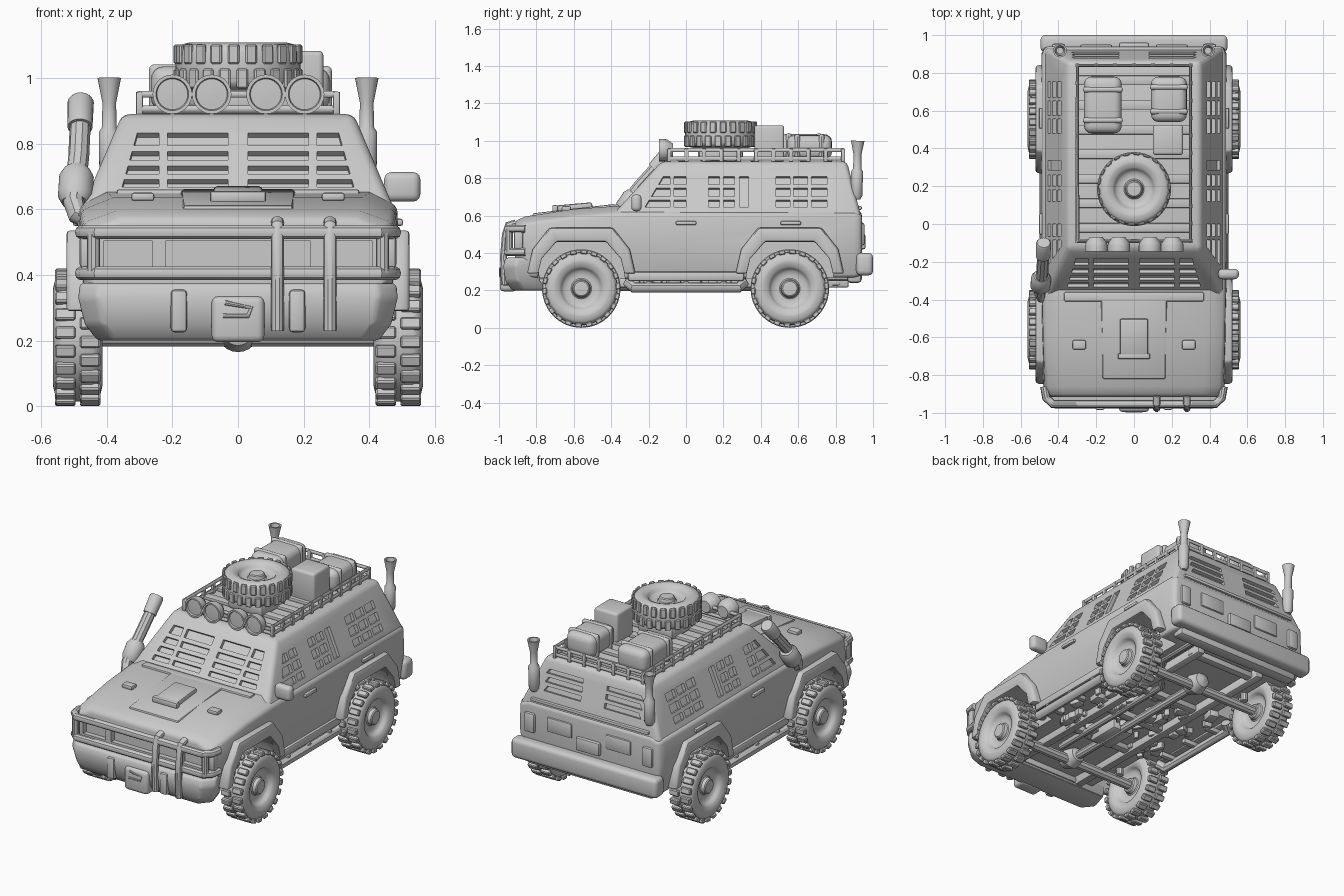
import bpy, bmesh, math, random
from mathutils import Vector, Matrix, Euler

if "Cube" in bpy.data.objects:
    bpy.data.objects.remove(bpy.data.objects["Cube"])
random.seed(4)
cutters = []


def add(name, bm, bevel=0, seg=2):
    bmesh.ops.remove_doubles(bm, verts=bm.verts, dist=1e-5)
    bmesh.ops.recalc_face_normals(bm, faces=bm.faces)
    me = bpy.data.meshes.new(name)
    bm.to_mesh(me)
    bm.free()
    ob = bpy.data.objects.new(name, me)
    bpy.context.collection.objects.link(ob)
    if bevel:
        m = ob.modifiers.new("bevel", 'BEVEL')
        m.width, m.segments, m.limit_method = bevel, seg, 'ANGLE'
        m.angle_limit = math.radians(28)
    return ob


def box(name, loc, size, bevel=0.0, rot=(0, 0, 0), seg=2):
    bm = bmesh.new()
    M = Matrix.LocRotScale(Vector(loc), Euler(rot), Vector(size))
    bmesh.ops.create_cube(bm, size=1, matrix=M)
    return add(name, bm, bevel, seg)


def loft_into(bm, rings):
    vs = [[bm.verts.new(p) for p in r] for r in rings]
    n = len(vs[0])
    for a, b in zip(vs, vs[1:]):
        for i in range(n):
            bm.faces.new((a[i], a[(i + 1) % n], b[(i + 1) % n], b[i]))
    bm.faces.new(vs[0])
    bm.faces.new(vs[-1])


def loft(name, rings, bevel=0, seg=2):
    bm = bmesh.new()
    loft_into(bm, rings)
    return add(name, bm, bevel, seg)


def lathe_bm(prof, n):
    bm = bmesh.new()
    rings = [[bm.verts.new((max(r, 1e-4) * math.cos(t * math.tau / n), max(r, 1e-4) * math.sin(t * math.tau / n), h))
              for t in range(n)] for r, h in prof]
    for a, b in zip(rings, rings[1:]):
        for i in range(n):
            bm.faces.new((a[i], a[(i + 1) % n], b[(i + 1) % n], b[i]))
    bm.faces.new(rings[0])
    bm.faces.new(rings[-1])
    return bm


def place(bm, loc, axis):
    q = Vector(axis).to_track_quat('Z', 'Y')
    bm.transform(Matrix.LocRotScale(Vector(loc), q, None))


def lathe(name, prof, loc, axis, n=24):
    bm = lathe_bm(prof, n)
    place(bm, loc, axis)
    return add(name, bm)


def tube(name, pts, r):
    cu = bpy.data.curves.new(name, 'CURVE')
    cu.dimensions, cu.bevel_depth, cu.bevel_resolution, cu.use_fill_caps = '3D', r, 3, True
    sp = cu.splines.new('POLY')
    sp.points.add(len(pts) - 1)
    for p, c in zip(sp.points, pts):
        p.co = (*c, 1)
    bpy.context.collection.objects.link(bpy.data.objects.new(name, cu))


def cut(ob, bm):
    c = add("cutter", bm)
    c.hide_render = True
    cutters.append(c)
    m = ob.modifiers.new("cut", 'BOOLEAN')
    m.object, m.operation, m.solver = c, 'DIFFERENCE', 'EXACT'


# Lower body and bonnet, lofted front to back
def section(y, wb, zb, wm, wt, zt, wc, zc):
    half = [(wb, zb), (wm, 0.45), (wt, zt), (wc, zc)]
    return [(x, y, z) for x, z in half] + [(-x, y, z) for x, z in half[::-1]]


body = loft("body", [section(-.915, .44, .30, .455, .445, .53, .36, .57),
                     section(-.86, .455, .27, .48, .47, .56, .37, .595),
                     section(-.60, .465, .26, .49, .48, .595, .38, .635),
                     section(-.36, .465, .26, .49, .485, .61, .40, .652),
                     section(-.10, .465, .26, .49, .485, .61, .42, .64),
                     section(.90, .465, .27, .49, .485, .61, .42, .63),
                     section(.94, .45, .28, .475, .47, .60, .41, .62)], .018, 3)
bm = bmesh.new()
for s in (-1, 1):
    for yc in (-.56, .555):
        arch = [(-.25, .15), (-.22, .36), (-.14, .46), (.14, .46), (.22, .36), (.25, .15)]
        loft_into(bm, [[(s * x, yc + y, z) for y, z in arch] for x in (.34, .62)])
    bmesh.ops.create_cube(bm, size=1, matrix=Matrix.LocRotScale(Vector((s * .335, -.92, .46)), None, Vector((.15, .07, .085))))
bmesh.ops.create_cube(bm, size=1, matrix=Matrix.LocRotScale(Vector((0, -.92, .46)), None, Vector((.44, .07, .085))))
cut(body, bm)

# Cabin with barred windows cut out
ZB, ZT = .59, .89
mix = lambda a, b, z: a + (b - a) * (z - ZB) / (ZT - ZB)
side_x = lambda z: mix(.48, .352, z)
front_y = lambda z: mix(-.405, -.13, z)
rear_y = lambda z: mix(.938, .86, z)
cabin = loft("cabin", [[(-side_x(z), front_y(z), z), (side_x(z), front_y(z), z),
                        (side_x(z), rear_y(z), z), (-side_x(z), rear_y(z), z)] for z in (ZB, ZT)], .025, 3)
bm = bmesh.new()


def pane(pts, outward):
    p = [Vector(v) for v in pts]
    n = (p[1] - p[0]).cross(p[2] - p[0]).normalized()
    n = n if n.dot(Vector(outward)) > 0 else -n
    loft_into(bm, [[v - n * .02 for v in p], [v + n * .03 for v in p]])


rows = [(.645, .682), (.702, .747), (.767, .81)]
for s in (-1, 1):
    for a, b in rows:
        slant = lambda z: -.22 + (z - .645) * .6
        cols = [(None, -.085), (-.065, 0), (.12, .18), (.20, .26), (.48, .555), (.575, .65), (.67, .755)]
        for l, r in cols:
            la, lb = (slant(a), slant(b)) if l is None else (l, l)
            pane([(s * side_x(a), la, a), (s * side_x(a), r, a), (s * side_x(b), r, b), (s * side_x(b), lb, b)], (s, 0, 0))
    pane([(s * side_x(z), y, z) for y, z in ((.285, .645), (.335, .645), (.335, .81), (.285, .81))], (s, 0, 0))
    for a, b in [(.668, .69), (.708, .732), (.75, .776), (.794, .832)]:
        edge = lambda z: .355 - (z - .66) * .28
        pane([(s * .03, front_y(a), a), (s * .215, front_y(a), a), (s * .215, front_y(b), b), (s * .03, front_y(b), b)], (0, -1, 1))
        pane([(s * .24, front_y(a), a), (s * edge(a), front_y(a), a), (s * edge(b), front_y(b), b), (s * .24, front_y(b), b)], (0, -1, 1))
    for a, b in [(.70, .73), (.75, .78), (.80, .825)]:
        pane([(s * .08, rear_y(a), a), (s * .33, rear_y(a), a), (s * .31, rear_y(b), b), (s * .08, rear_y(b), b)], (0, 1, 0))
cut(cabin, bm)

# Wheels: tyre, dished rim and tread blocks
half = [(.195, 0), (.193, .05), (.178, .068), (.145, .076), (.112, .062), (.10, .04), (.075, .03), (.05, .032), (.043, .06), (0, .062)]


def wheel(name, loc, axis, scale=1.0, lug=.025):
    bm = lathe_bm([(r, -h) for r, h in half[:0:-1]] + half, 44)
    for k in range(22):
        for s in (-1, 1):
            R = Matrix.Rotation((k + .25 * s) * math.tau / 22, 4, 'Z')
            bmesh.ops.create_cube(bm, size=1, matrix=R @ Matrix.LocRotScale(
                Vector((.197 - (.025 - lug) * .5, 0, s * .038)), None, Vector((lug, .036, .062))))
    bmesh.ops.scale(bm, vec=(scale,) * 3, verts=bm.verts)
    place(bm, loc, axis)
    add(name, bm, .005, 1)


for s in (-1, 1):
    for yc, nm in ((-.56, "front"), (.555, "rear")):
        wheel(f"{nm}_wheel", (s * .488, yc, .21), (s, 0, 0))
        # Flared wheel arches
        out = [(-.29, .29), (-.26, .42), (-.17, .535), (.17, .535), (.26, .42), (.29, .29)]
        inn = [(.235, .29), (.215, .37), (.135, .46), (-.135, .46), (-.215, .37), (-.235, .29)]
        loft(f"{nm}_arch", [[(s * x, yc + y * k, z) for y, z in out + inn] for x, k in ((.44, 1), (.50, 1), (.522, .97))], .01)
        for a in (-.04, .04):  # suspension
            tube("spring", [(s * .33, yc + a, .22), (s * .33, yc + a, .40)], .022)
    # Side steps, handles, tail lights, stacks
    tube("side_step", [(s * .43, -.31, .24), (s * .475, -.28, .215), (s * .475, .28, .215), (s * .43, .31, .24)], .028)
    for y in (-.2, 0, .2):
        box("step_bracket", (s * .43, y, .235), (.12, .03, .03), .006)
    box("sill", (s * .462, 0, .275), (.05, .62, .05), .012)
    for y in (0, .56):
        box("door_handle", (s * .488, y, .56), (.03, .11, .022), .008)
    box("tail_light", (s * .40, .94, .50), (.07, .03, .12), .012)
    box("tailgate_panel", (s * .2, .94, .52), (.17, .02, .09), .01)
    lathe("rear_stack", [(0, 0), (.018, 0), (.03, .02), (.032, .15), (.022, .165), (.021, .24), (.036, .315),
                         (.027, .315), (.018, .27), (0, .27)], (s * .392, .912, .685), (0, .02, 1))
    box("bonnet_vent", (s * .29, -.64, .638), (.07, .05, .025), .008)
    box("indicator", (s * .462, -.895, .47), (.04, .05, .10), .012)

# Bonnet panel, scoop and windscreen cowl
loft("bonnet_panel", [[(-w, -.82, z0), (w, -.82, z0), (w * 1.05, -.38, z1), (-w * 1.05, -.38, z1)]
                      for w, z0, z1 in ((.17, .58, .63), (.165, .612, .662))], .008)
box("bonnet_scoop", (0, -.60, .645), (.15, .20, .035), .012, (.09, 0, 0))
box("scoop_lip", (0, -.70, .638), (.17, .03, .035), .008)
box("cowl", (0, -.385, .648), (.74, .05, .025), .008)

# Front bumper and winch
def bumper_ring(z, k, d):
    half = [(.45, -.78), (.49, -.90), (.43, -.965)]
    pts = [(x * k, y + d, z) for x, y in half]
    return pts + [(-x, y, z) for x, y, z in pts[::-1]]


loft("front_bumper", [bumper_ring(.20, .88, .035), bumper_ring(.25, .96, 0), bumper_ring(.33, 1, -.012),
                      bumper_ring(.375, .99, 0)], .014, 3)
winch = box("winch", (0, -.95, .265), (.16, .09, .14), .02, seg=3)
tube("winch_hook", [(-.045, -.99, .275), (.03, -.99, .275), (.04, -.99, .30), (-.04, -.99, .315)], .009)
for x in (-.18, .18):
    box("bumper_mount", (x, -.96, .29), (.05, .05, .13), .012)

# Bull bar
for z in (.53, .405):
    tube("bull_bar_rail", [(-.475, -.86, z), (-.465, -.92, z), (-.43, -.953, z), (.43, -.953, z),
                           (.465, -.92, z), (.475, -.86, z)], .022)
for x in (-.44, .44):
    tube("bull_bar_end", [(x, -.945, .405), (x, -.945, .53)], .02)
for x in (.12, .28):
    tube("bull_bar_post", [(x, -.91, .56), (x, -.95, .55), (x, -.965, .50), (x, -.975, .38), (x, -.97, .23)], .02)

# Rear bumper and tailgate fittings
box("rear_bumper", (0, .955, .34), (.99, .09, .12), .025, seg=3)
box("rear_valance", (0, .90, .28), (.86, .08, .08), .02)
box("tailgate_plate", (0, .945, .46), (.16, .03, .08), .01)
box("rear_hatch_lip", (0, .925, .64), (.80, .03, .02), .006)

# Mirror (right) and snorkel (left)
box("mirror", (.50, -.265, .668), (.11, .055, .09), .022, seg=3)
tube("mirror_arm", [(.43, -.25, .65), (.50, -.26, .65)], .015)
tube("snorkel", [(-.45, -.38, .57), (-.49, -.385, .585), (-.50, -.36, .62), (-.485, -.25, .76), (-.477, -.10, .925)], .032)
lathe("snorkel_filter", [(0, 0), (.04, .005), (.053, .03), (.053, .10), (.04, .125), (0, .13)], (-.497, -.345, .615), (.05, .55, .8))
lathe("snorkel_cap", [(0, 0), (.038, 0), (.040, .10), (.034, .11), (0, .11)], (-.481, -.17, .85), (.02, .62, .72))

# Roof rack
for z in (.905, .95):
    tube("rack_rail", [(-.30, -.09, z), (.30, -.09, z), (.30, .84, z), (-.30, .84, z), (-.30, -.09, z)], .011)
for i in range(11):
    for s in (-1, 1):
        box("rack_post", (s * .30, -.09 + i * .093, .92), (.02, .022, .075), .004)
for i in range(7):
    box("rack_post", (-.30 + i * .1, .84, .92), (.022, .02, .075), .004)
    box("rack_slat", (0, -.02 + i * .13, .90), (.60, .05, .02), .005)

# Roof lamps, spare wheel and luggage
for x in (-.20, -.08, .085, .203):
    lathe("roof_lamp", [(0, -.045), (.035, -.045), (.056, -.015), (.06, .0), (.06, .03), (.05, .03), (.047, .02), (0, .022)],
          (x, -.115, .95), (0, -1, 0))
wheel("spare_wheel", (0, .185, 1.035), (0, 0, 1), .975, .016)
box("spare_mount", (0, .185, .93), (.24, .24, .08), .02)


def bag(x, y, w, l, top):
    box("bag", (x, y, (.9 + top) / 2), (w, l, top - .9), .04, seg=4)
    for k in (-.27, .27):
        box("bag_strap", (x, y + k * l, (.9 + top) / 2), (w + .012, .03, top - .888), .035, seg=3)


bag(-.165, .63, .20, .30, 1.035)
bag(.185, .66, .19, .24, 1.03)
box("crate", (.18, .445, .99), (.16, .16, .185), .015, seg=3)

# Underside: chassis, axles, driveline and assorted parts
for s in (-1, 1):
    box("chassis_rail", (s * .22, .03, .245), (.05, 1.68, .06), .01)
for y in (-.78, -.3, 0, .3, .8):
    box("cross_member", (0, y, .245), (.5, .05, .04), .01)
for y in (-.56, .555):
    tube("axle", [(-.44, y, .21), (.44, y, .21)], .03)
    lathe("differential", [(0, -.075), (.045, -.06), (.065, 0), (.045, .06), (0, .075)], (0, y, .23), (0, 1, 0))
tube("drive_shaft", [(0, -.56, .22), (0, .555, .22)], .025)
tube("exhaust_pipe", [(.13, -.5, .23), (.13, .4, .23), (.28, .6, .27), (.28, .92, .27)], .02)
box("gearbox", (0, -.2, .235), (.15, .22, .07), .02)
for i in range(70):
    box("underside_part", (random.uniform(-.38, .38), random.uniform(-.33, .32), .25),
        (random.uniform(.02, .06), random.uniform(.03, .09), random.uniform(.03, .06)), .008, (0, 0, random.uniform(-.6, .6)))

# Apply modifiers, remove cutters, smooth
bpy.ops.object.select_all(action='SELECT')
bpy.context.view_layer.objects.active = body
bpy.ops.object.convert(target='MESH')
for c in cutters:
    bpy.data.objects.remove(c)
bpy.ops.object.select_all(action='SELECT')
bpy.context.view_layer.objects.active = bpy.data.objects["body"]
bpy.ops.object.shade_smooth_by_angle(angle=math.radians(35))
